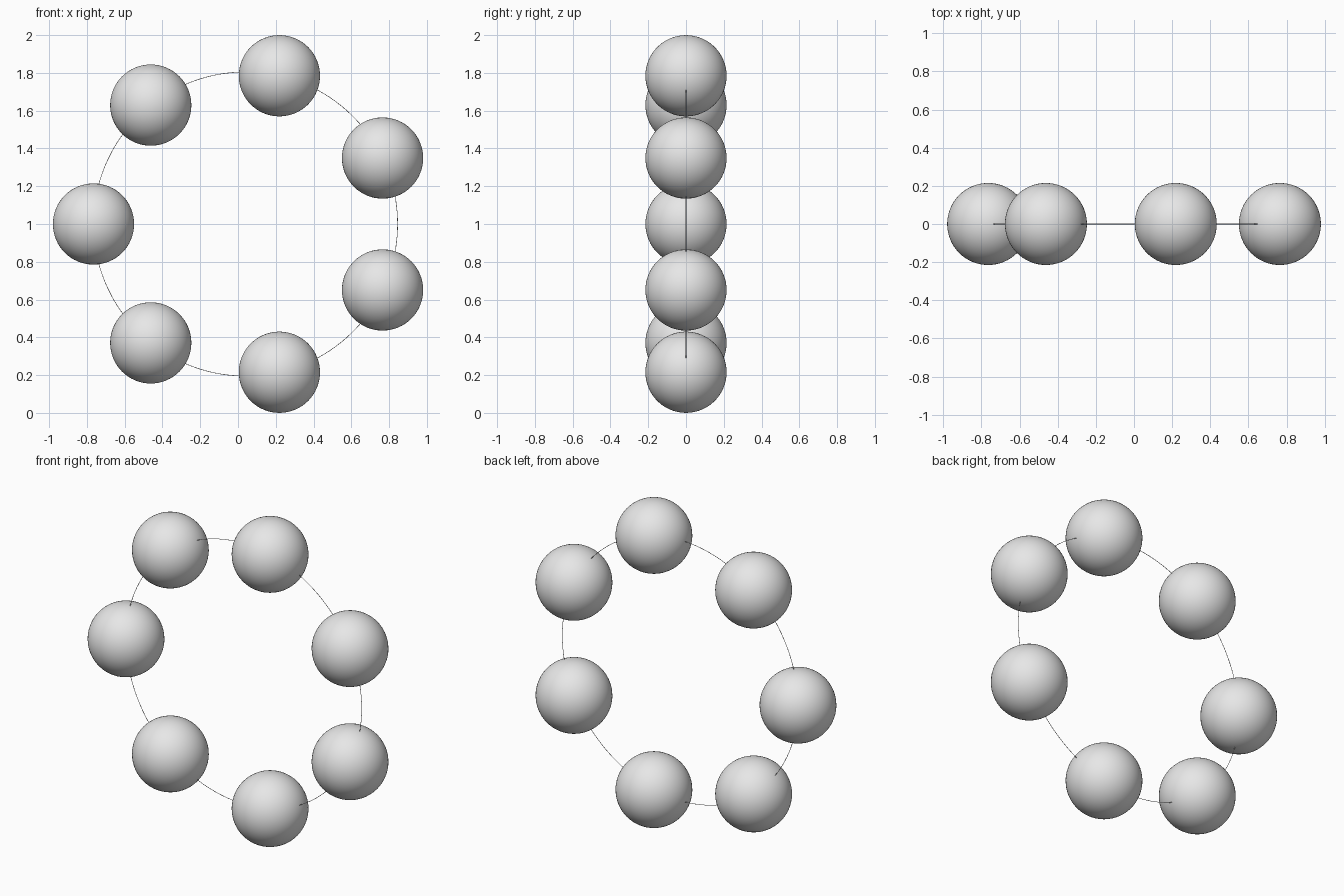
import bpy
from math import cos, sin, tau, pi

cube = bpy.data.objects.get("Cube")
if cube:
    bpy.data.objects.remove(cube, do_unlink=True)

COUNT = 7
RING_RADIUS = 0.805
BEAD_RADIUS = 0.215
CENTRE = (0.04, 0, 1)

# Single grey material
grey = bpy.data.materials.new("light_grey")
grey.use_nodes = True
grey.diffuse_color = (0.8, 0.8, 0.8, 1)
grey.node_tree.nodes["Principled BSDF"].inputs["Base Color"].default_value = grey.diffuse_color


def finish(name):
    obj = bpy.context.object
    obj.name = name
    obj.data.materials.append(grey)
    bpy.ops.object.shade_smooth()


# Hair-thin upright ring threading the beads
bpy.ops.mesh.primitive_torus_add(
    major_radius=RING_RADIUS, minor_radius=0.0015,
    major_segments=128, minor_segments=8,
    location=CENTRE, rotation=(pi / 2, 0, 0))
finish("thin_ring")

# Evenly spaced beads, starting from the model's right
for i in range(COUNT):
    angle = pi - i * tau / COUNT
    bpy.ops.mesh.primitive_uv_sphere_add(
        segments=64, ring_count=32, radius=BEAD_RADIUS,
        location=(CENTRE[0] + RING_RADIUS * cos(angle), 0,
                  CENTRE[2] + RING_RADIUS * sin(angle)))
    finish(f"bead_{i + 1}")
